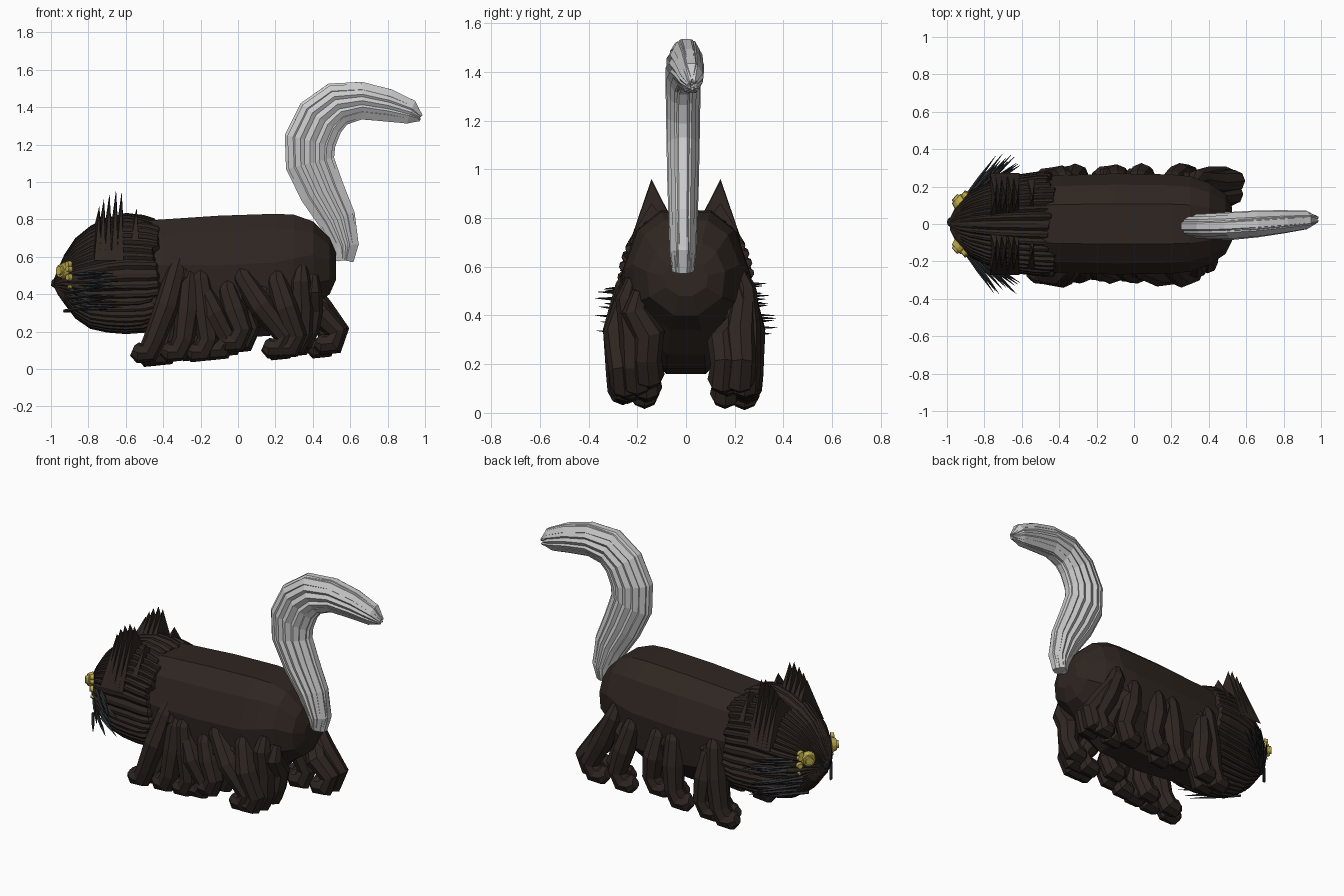
import bpy, bmesh, math, random
from mathutils import Vector, Matrix

if "Cube" in bpy.data.objects:
    bpy.data.objects.remove(bpy.data.objects["Cube"])
random.seed(4)


def material(name, rgb):
    m = bpy.data.materials.new(name)
    m.diffuse_color = (*rgb, 1)
    m.use_nodes = True
    m.node_tree.nodes["Principled BSDF"].inputs["Base Color"].default_value = m.diffuse_color
    return m


FUR = material("dark_fur", (0.028, 0.019, 0.015))
WHISKER = material("whisker_grey", (0.025, 0.028, 0.032))
YELLOW = material("eye_yellow", (0.5, 0.4, 0.07))


def finish(bm, name, mat=None):
    bmesh.ops.recalc_face_normals(bm, faces=bm.faces)
    me = bpy.data.meshes.new(name)
    bm.to_mesh(me)
    bm.free()
    ob = bpy.data.objects.new(name, me)
    bpy.context.collection.objects.link(ob)
    if mat:
        me.materials.append(mat)
    return ob


def loft(bm, rings):
    """Skin equal-length rings of points and cap both ends."""
    vs = [[bm.verts.new(p) for p in r] for r in rings]
    n = len(vs[0])
    for a, b in zip(vs, vs[1:]):
        for i in range(n):
            bm.faces.new((a[i], a[(i + 1) % n], b[(i + 1) % n], b[i]))
    bm.faces.new(vs[0])
    bm.faces.new(vs[-1][::-1])


def tube(bm, pts, radii, sides=7, up=Vector((0, 1, 0))):
    pts = [Vector(p) for p in pts]
    rings = []
    for i, p in enumerate(pts):
        t = (pts[min(i + 1, len(pts) - 1)] - pts[max(i - 1, 0)]).normalized()
        u = (up - t * up.dot(t)).normalized()
        v = t.cross(u)
        rings.append([p + radii[i] * (u * math.cos(2 * math.pi * k / sides)
                                      + v * math.sin(2 * math.pi * k / sides)) for k in range(sides)])
    loft(bm, rings)


# body: faceted barrel (x, top z, bottom z, half width)
bm = bmesh.new()
shape = [(0.4, 1), (0.78, 0.87), (1, 0.6), (0.93, 0.25), (0.3, 0.0)]
rings = []
for x, top, low, w in [(-0.55, .79, .2, .25), (-0.4, .8, .19, .26), (-0.1, .82, .16, .27), (0.2, .83, .18, .265),
                       (0.3, .825, .24, .255), (0.4, .79, .34, .22), (0.49, .7, .4, .16), (0.525, .62, .48, .09)]:
    half = [(a * w, low + b * (top - low)) for a, b in shape]
    rings.append([(x, y, z) for y, z in half] + [(x, -y, z) for y, z in half[::-1]])
loft(bm, rings)
finish(bm, "body", FUR)

# head: fluted fur strands running back from the nose (x, top z, bottom z, half width)
bm = bmesh.new()
N = 44
jitter = [random.uniform(-0.03, 0.02) for _ in range(N)]
rings = []
prof = [(-.985, .48, .44, .03), (-.965, .53, .40, .07), (-.93, .61, .35, .13), (-.87, .70, .27, .18),
        (-.79, .765, .215, .22), (-.7, .81, .195, .25), (-.6, .835, .187, .268), (-.5, .825, .195, .28),
        (-.44, .805, .22, .282), (-.425, .74, .27, .25)]
for j, (x, top, low, w) in enumerate(prof):
    ring = []
    for k in range(N):
        for flute in (1.0, 1.0, 0.95):
            i = len(ring)
            a = 2 * math.pi * i / (3 * N)
            c, s = math.cos(a), math.sin(a)
            p = 0.85
            y = w * flute * math.copysign(abs(c) ** p, c)
            z = (top + low) / 2 + (top - low) / 2 * flute * math.copysign(abs(s) ** p, s)
            ring.append((x + (jitter[k] if j > 6 else 0), y, z))
    rings.append(ring)
loft(bm, rings)
finish(bm, "head", FUR)

# nose
bm = bmesh.new()
bmesh.ops.create_icosphere(bm, subdivisions=1, radius=0.032,
                           matrix=Matrix.Translation((-0.972, 0.01, 0.46)))
finish(bm, "nose", WHISKER)

for side, label in ((1, "back"), (-1, "front")):
    # ear: row of thin pointed tufts
    bm = bmesh.new()
    for x, h in [(-.75, .87), (-.725, .91), (-.695, .94), (-.66, .96), (-.63, .95), (-.55, .86)]:
        d = 0.019
        y0, y1, z1 = (0.04, 0.272, 0.58) if h > .86 else (0.06, 0.24, 0.7)
        base = [bm.verts.new((x + sx, side * y, z)) for sx, y, z in
                ((-d, y0, .76), (d, y0, .76), (d, y1, z1), (-d, y1, z1))]
        tip = bm.verts.new((x + 0.008, side * 0.142, h))
        bm.faces.new(base)
        for i in range(4):
            bm.faces.new((base[i], base[(i + 1) % 4], tip))
    finish(bm, f"ear_{label}", FUR)

    # eye: layered discs with small lids behind
    bm = bmesh.new()
    out = Vector((-0.75, side * 0.66, 0.05)).normalized()
    rot = out.to_track_quat('Z', 'Y').to_matrix().to_4x4()
    for c, r, depth in [((-.94, .125, .525), .046, .03), ((-.947, .132, .525), .03, .034),
                        ((-.908, .155, .56), .02, .022), ((-.905, .16, .535), .018, .022),
                        ((-.905, .162, .49), .02, .02), ((-.9, .16, .44), .01, .02)]:
        m = Matrix.Translation((c[0], side * c[1], c[2])) @ rot
        bmesh.ops.create_cone(bm, cap_ends=True, segments=14, radius1=r, radius2=r * .75,
                              depth=depth, matrix=m)
    finish(bm, f"eye_{label}", YELLOW)

    # whiskers: needles sweeping back and outward
    bm = bmesh.new()
    for i in range(16):
        f = i / 15
        z = 0.32 + 0.21 * ((i * 7) % 16) / 15
        x0, x1 = -0.93 + .12 * f, -0.75 + .14 * f
        a = Vector((x0, side * (.11 + .08 * f), z - .01))
        b = Vector((x1, side * (.31 + .065 * random.random()), z + random.uniform(-.02, .02)))
        tube(bm, [a, a.lerp(b, .55), b], [.009, .009, .001], 4, Vector((0, 0, 1)))
    finish(bm, f"whiskers_{label}", WHISKER)


# legs: bundles of thick fur strands (hip x, hip z, foot x, foot z, foot y)
def leg(name, side, strands):
    bm = bmesh.new()
    for hx, hz, fx, fz, fy in strands:
        j = random.uniform(-.015, .015)
        top = min(.235, fy + .06)
        mx = (hx + fx) / 2
        pts = [(hx, top - .02, hz), (hx + (fx - hx) * .12, top, hz - .08), (mx + .02, fy + .01 + j, (hz + fz) / 2),
               (fx + .04, fy + .01, fz + .08), (fx + .01, fy, fz + .015), (fx - .045, fy, fz + .012),
               (fx - .075, fy, fz + .025)]
        tube(bm, [(x, side * y, z) for x, y, z in pts],
             [.03, .055, .066, .058, .062, .056, .03], 8)
    finish(bm, name, FUR)


leg("front_leg_near", -1, [(-.31, .6, -.49, .075, .26), (-.27, .58, -.42, .06, .17), (-.25, .55, -.33, .08, .25),
                           (-.22, .5, -.24, .085, .16), (-.2, .56, -.2, .08, .24)])
leg("middle_leg_near", -1, [(-.2, .5, -.1, .09, .23), (-.06, .5, -.02, .13, .25), (-.02, .45, .02, .14, .17)])
leg("hind_leg_near", -1, [(.0, .57, .21, .1, .25), (.1, .5, .23, .09, .16), (.2, .55, .27, .1, .25),
                          (.34, .55, .3, .11, .2), (.4, .5, .34, .14, .15)])
leg("front_leg_far", 1, [(-.36, .58, -.45, .055, .24), (-.3, .56, -.4, .06, .16), (-.33, .52, -.34, .08, .25)])
leg("middle_leg_far", 1, [(-.08, .55, -.14, .09, .25), (-.04, .52, -.05, .11, .17), (.02, .55, .02, .13, .24)])
leg("hind_leg_far", 1, [(.2, .55, .25, .1, .25), (.26, .5, .32, .11, .17), (.32, .58, .45, .1, .24),
                        (.35, .52, .5, .12, .22), (.36, .45, .49, .12, .15)])

# tail: ellipse of strands around a curling spine (x, z, half width, half depth)
spine = [(.57, .58, .04, .045), (.575, .66, .075, .055), (.53, .8, .105, .06), (.45, .95, .125, .065),
         (.385, 1.1, .137, .068), (.385, 1.22, .143, .07), (.44, 1.34, .138, .072), (.53, 1.415, .125, .075),
         (.66, 1.435, .105, .072), (.8, 1.41, .092, .062), (.92, 1.375, .068, .05), (.975, 1.345, .035, .035)]
bm = bmesh.new()
count = 12
for k in range(count + 3):
    ang = 2 * math.pi * k / count
    pts, radii = [], []
    for i, (x, z, w, h) in enumerate(spine):
        a, b = spine[max(i - 1, 0)], spine[min(i + 1, len(spine) - 1)]
        t = Vector((b[0] - a[0], 0, b[1] - a[1])).normalized()
        n = Vector((-t.z, 0, t.x))
        r = min(.036, .55 * h, .55 * w)
        sway = -.012 + .05 * max(0, x - .5) * (z > 1.3) * 1.6
        c = Vector((x, sway, z))
        if k < count:
            c += n * (w - r) * math.cos(ang) + Vector((0, (h - r) * math.sin(ang), 0))
        else:
            c += n * (k - count - 1) * w * .5    # inner strands fill the core
            r = h * .72
        pts.append(c)
        radii.append(r)
    pts[-1] += (pts[-1] - pts[-2]).normalized() * random.uniform(-.015, .006)
    radii[-1] = .006
    tube(bm, pts, radii, 6)
finish(bm, "tail")
